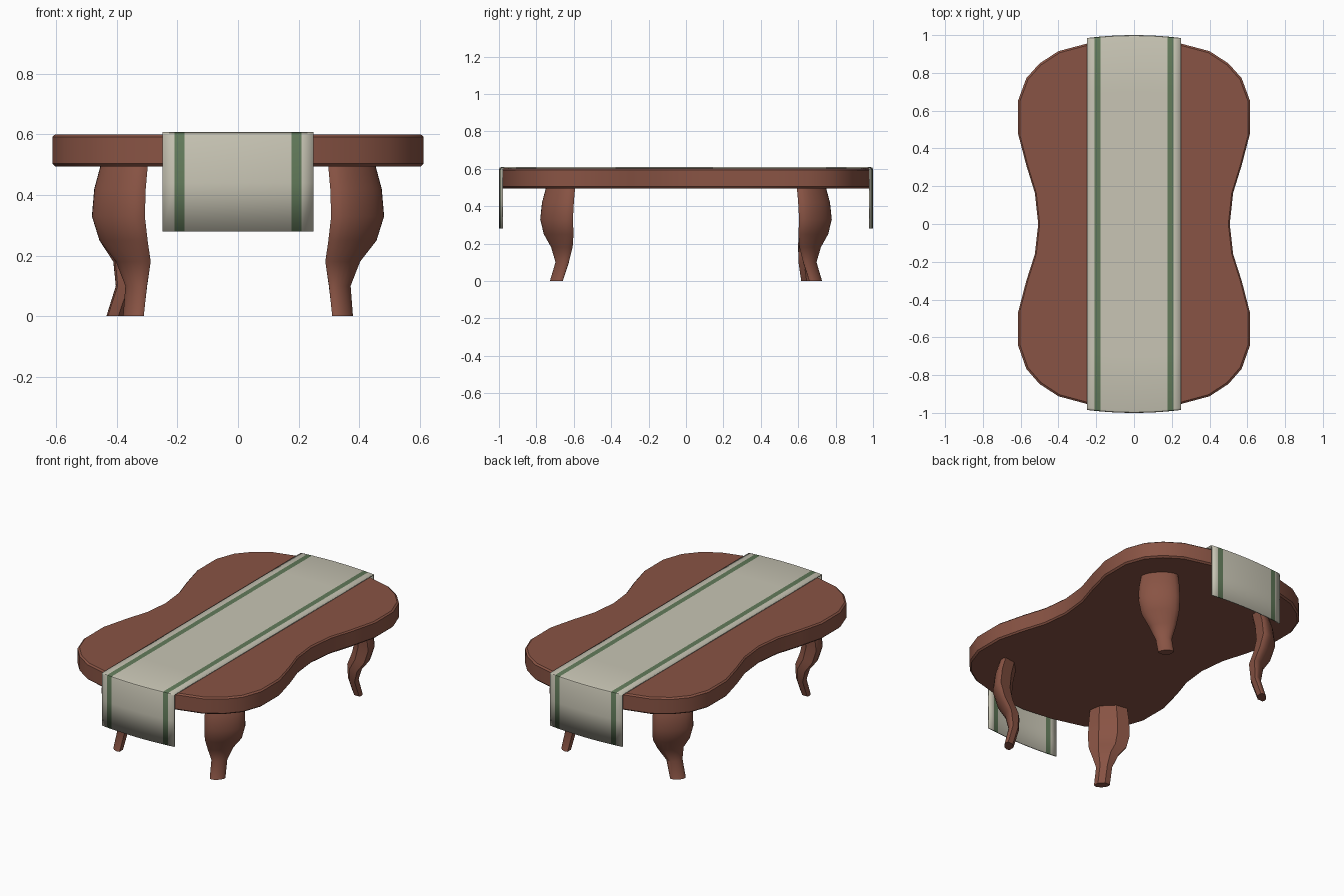
import bpy, bmesh, math

if "Cube" in bpy.data.objects:
    bpy.data.objects.remove(bpy.data.objects["Cube"])


def material(name, rgb):
    m = bpy.data.materials.new(name)
    m.diffuse_color = (*rgb, 1)
    m.use_nodes = True
    m.node_tree.nodes["Principled BSDF"].inputs["Base Color"].default_value = m.diffuse_color
    return m


wood = material("reddish_wood", (0.25, 0.088, 0.058))
linen = material("linen", (0.58, 0.56, 0.46))
green = material("stripe_green", (0.125, 0.20, 0.105))


def make(name, verts, faces, mats, angle=35):
    """Mesh object with consistent normals, smooth except at sharp edges."""
    me = bpy.data.meshes.new(name)
    me.from_pydata(verts, [], faces)
    bm = bmesh.new()
    bm.from_mesh(me)
    bmesh.ops.recalc_face_normals(bm, faces=bm.faces)
    bm.to_mesh(me)
    bm.free()
    for m in mats:
        me.materials.append(m)
    ob = bpy.data.objects.new(name, me)
    bpy.context.collection.objects.link(ob)
    bpy.ops.object.select_all(action='DESELECT')
    ob.select_set(True)
    bpy.context.view_layer.objects.active = ob
    bpy.ops.object.shade_smooth_by_angle(angle=math.radians(angle))
    return ob


def loft(rings):
    """Join equal closed rings into a capped solid."""
    n = len(rings[0])
    verts = [p for r in rings for p in r]
    faces = [tuple(range(n)), tuple(range((len(rings) - 1) * n, len(rings) * n))]
    for k in range(len(rings) - 1):
        for i in range(n):
            j = (i + 1) % n
            faces.append((k * n + i, k * n + j, (k + 1) * n + j, (k + 1) * n + i))
    return verts, faces


# Tabletop: waisted outline with chamfered rims
half = [(0.0, 0.99), (0.2, 0.968), (0.40, 0.915), (0.50, 0.85), (0.57, 0.772),
        (0.613, 0.655), (0.613, 0.475), (0.57, 0.31), (0.525, 0.165), (0.507, 0.0),
        (0.525, -0.16), (0.57, -0.30), (0.613, -0.465), (0.613, -0.645),
        (0.57, -0.767), (0.50, -0.847), (0.40, -0.912), (0.2, -0.966), (0.0, -0.988)]
outline = half + [(-x, y) for x, y in half[-2:0:-1]]


def rim(z, inset):
    kx, ky = 1 - inset / 0.6, 1 - inset / 0.98
    return [(x * kx, y * ky, z) for x, y in outline]


make("tabletop", *loft([rim(0.495, 0.009), rim(0.504, 0), rim(0.592, 0), rim(0.60, 0.009)]),
     [wood], 30)

# Cabriole legs: rounded outside, faceted inside, set on the diagonal
# z, centre x, centre y, half width, outer bulge, inner depth
levels = [(0.50, 0.372, 0.667, 0.105, 0.048, 0.042),
          (0.42, 0.386, 0.681, 0.115, 0.052, 0.045),
          (0.33, 0.391, 0.688, 0.118, 0.055, 0.046),
          (0.25, 0.374, 0.677, 0.107, 0.052, 0.042),
          (0.18, 0.342, 0.660, 0.076, 0.042, 0.036),
          (0.10, 0.333, 0.659, 0.046, 0.030, 0.026),
          (0.00, 0.343, 0.691, 0.045, 0.026, 0.024)]


def leg(name, sx, sy, twist):
    rings = []
    for z, cx, cy, a, b, e in levels:
        section = [(a * math.cos(math.pi * i / 10), b * math.sin(math.pi * i / 10))
                   for i in range(11)]
        section += [(-0.45 * a, -e), (0.45 * a, -e)]
        bend = twist * min(1, max(0, (0.2 - z) / 0.2)) ** 0.8
        q = math.sqrt(0.5)
        rings.append([(sx * (cx + (r + s) * q) - 0.055 * bend,
                       sy * (cy + (r - s) * q) - 0.043 * bend, z) for s, r in section])
    make(name, *loft(rings), [wood], 32)


for yname, sy in (("front", -1), ("back", 1)):
    for xname, sx in (("left", -1), ("right", 1)):
        # the back left foot is turned aside
        leg(f"{yname}_{xname}_leg", sx, sy, 1 if (sx, sy) == (-1, 1) else 0)

# Runner: thin cloth draped over both ends, with two green stripes
right = [0.06, 0.12, 0.177, 0.21, 0.25]
xs = [-x for x in reversed(right)] + [0] + right
path = [(0, 0.28), (0, 0.44), (0, 0.598), (0.003, 0.605), (0.012, 0.608), (0.3, 0.608)]
rows = [(-1, d, z) for d, z in path] + [(1, d, z) for d, z in reversed(path)]
verts = [(x, s * (1 - 0.25 * x * x - d), z) for s, d, z in rows for x in xs]
n = len(xs)
faces = [(k * n + i, k * n + i + 1, (k + 1) * n + i + 1, (k + 1) * n + i)
         for k in range(len(rows) - 1) for i in range(n - 1)]
runner = make("table_runner", verts, faces, [linen, green], 40)
for p in runner.data.polygons:
    if 0.177 < abs(p.center.x) < 0.21:
        p.material_index = 1
up = max(runner.data.polygons, key=lambda p: abs(p.normal.z)).normal.z
thick = runner.modifiers.new("thickness", 'SOLIDIFY')
thick.thickness = 0.007
thick.offset = -1 if up > 0 else 1
